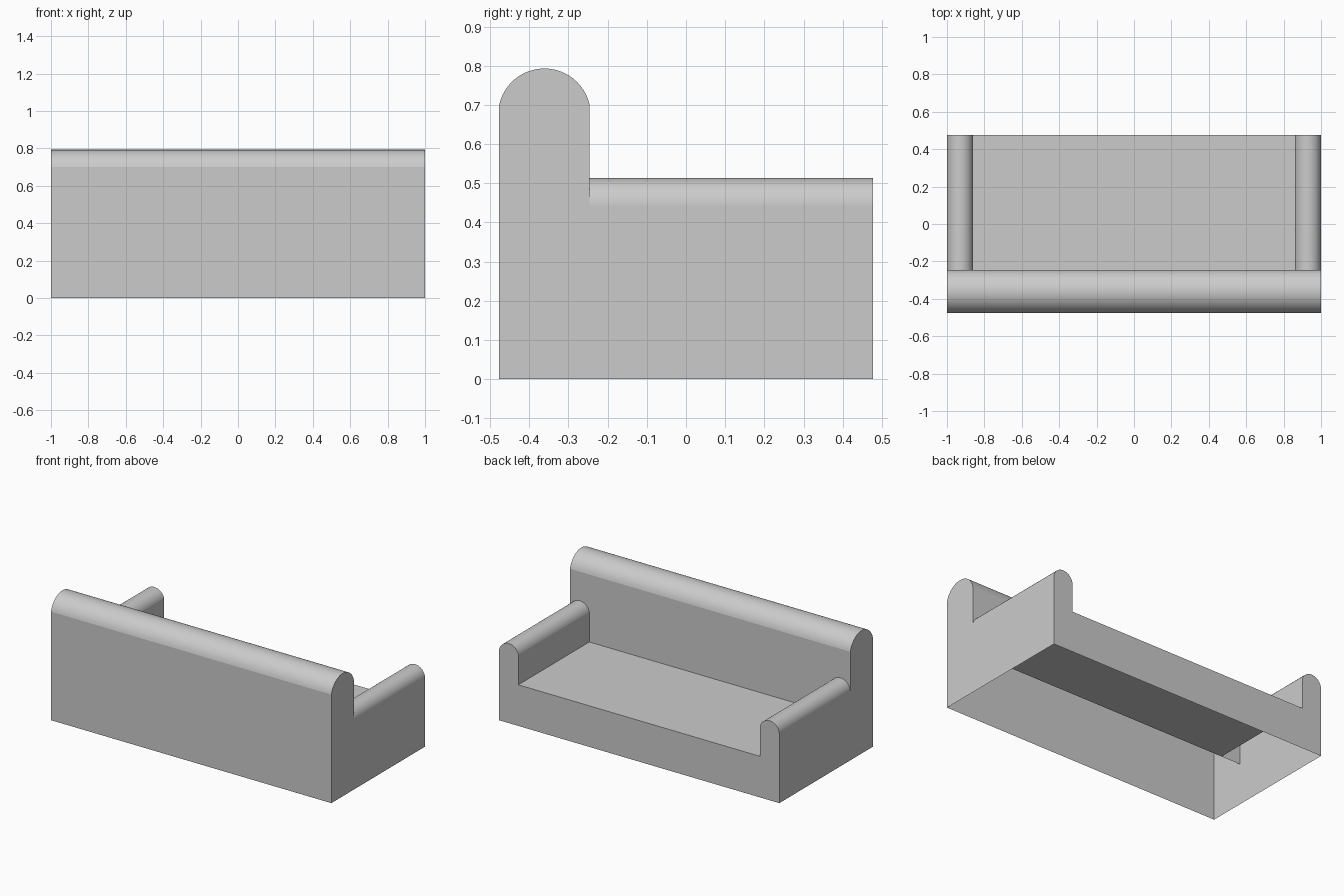
import bpy
import bmesh
from math import sin, cos, asin, pi

if "Cube" in bpy.data.objects:
    bpy.data.objects.remove(bpy.data.objects["Cube"], do_unlink=True)

# Main dimensions
HALF_X, HALF_Y = 1.0, 0.477
BACK_INNER, SEAT_Z = -0.246, 0.265
ARM_INNER, ARM_R, ARM_TOP = 0.862, 0.07, 0.513
BACK_SPRING, BACK_TOP = 0.70, 0.793

grey = bpy.data.materials.new("plain grey")
grey.use_nodes = True
grey.diffuse_color = (0.6, 0.6, 0.6, 1)
grey.node_tree.nodes["Principled BSDF"].inputs["Base Color"].default_value = (0.6, 0.6, 0.6, 1)


def arc(cu, cz, radius, start, end, steps=24):
    """Points on a circle from one angle to another."""
    angles = [start + (end - start) * i / steps for i in range(steps + 1)]
    return [(cu + radius * cos(a), cz + radius * sin(a)) for a in angles]


def shell(name, profile, place, start, end, caps=()):
    """Sweep an open profile into a thin sheet and close the named ends."""
    bm = bmesh.new()
    rows = {t: [bm.verts.new(place(u, z, t)) for u, z in profile] for t in (start, end)}
    a, b = rows[start], rows[end]
    for i in range(len(profile) - 1):
        face = bm.faces.new((a[i], a[i + 1], b[i + 1], b[i]))
        (u0, z0), (u1, z1) = profile[i], profile[i + 1]
        # Only the rounded strips slope; straight walls stay flat
        face.smooth = abs(u1 - u0) > 1e-5 and abs(z1 - z0) > 1e-5
    for t in caps:
        foot = bm.verts.new(place(profile[-1][0], 0, t))
        bm.faces.new(rows[t] + [foot])
    bmesh.ops.recalc_face_normals(bm, faces=bm.faces)
    mesh = bpy.data.meshes.new(name)
    bm.to_mesh(mesh)
    bm.free()
    mesh.materials.append(grey)
    obj = bpy.data.objects.new(name, mesh)
    bpy.context.collection.objects.link(obj)
    return obj


def along_x(u, z, t):
    return (t, u, z)


# Backrest with a rounded top, open underneath
half = (BACK_INNER + HALF_Y) / 2
middle = (BACK_INNER - HALF_Y) / 2
rise = BACK_TOP - BACK_SPRING
radius = (half ** 2 + rise ** 2) / (2 * rise)
tilt = asin((radius - rise) / radius)
back_profile = ([(-HALF_Y, 0)]
                + arc(middle, BACK_TOP - radius, radius, pi - tilt, tilt)
                + [(BACK_INNER, SEAT_Z)])
shell("backrest", back_profile, along_x, -HALF_X, HALF_X, (-HALF_X, HALF_X))

# Matching armrests with rounded tops
centre = HALF_X - ARM_R
cut = asin(((ARM_R ** 2 - (centre - ARM_INNER) ** 2) ** 0.5) / ARM_R)
arm_profile = ([(HALF_X, 0)]
               + arc(centre, ARM_TOP - ARM_R, ARM_R, 0, pi - cut)
               + [(ARM_INNER, SEAT_Z)])
for side, name in ((1, "left_armrest"), (-1, "right_armrest")):
    shell(name, arm_profile, lambda u, z, t, s=side: (s * u, t, z),
          BACK_INNER, HALF_Y, (HALF_Y,))

# Seat sheet folding down into the base panel
seat_profile = [(BACK_INNER, SEAT_Z), (HALF_Y, SEAT_Z), (HALF_Y, 0)]
shell("seat_and_base_panel", seat_profile, along_x, -ARM_INNER, ARM_INNER)
